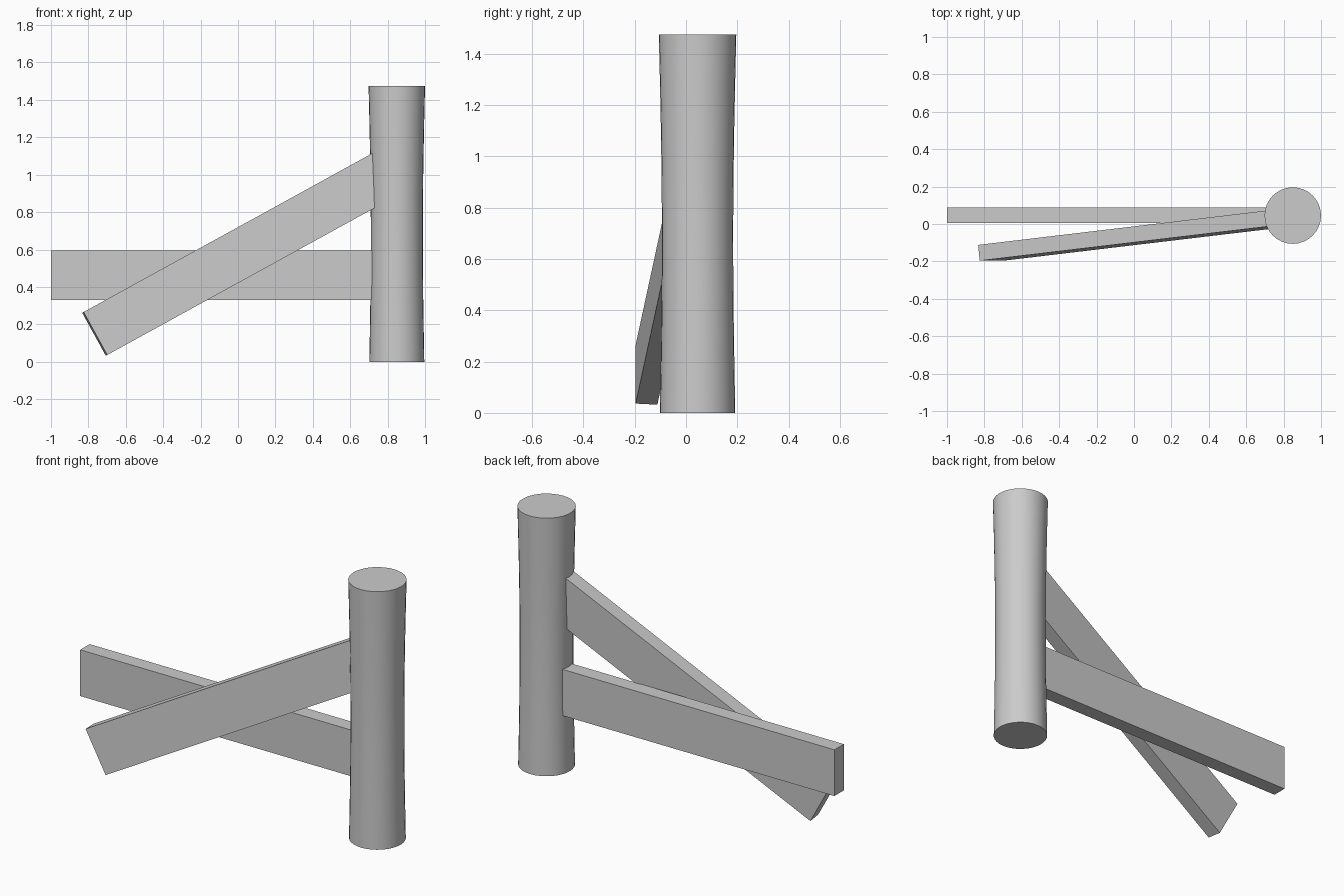
import bpy, bmesh
from math import cos, sin, pi, radians
from mathutils import Matrix, Vector

if "Cube" in bpy.data.objects:
    bpy.data.objects.remove(bpy.data.objects["Cube"])


def make_object(name, bm):
    bmesh.ops.recalc_face_normals(bm, faces=bm.faces)
    mesh = bpy.data.meshes.new(name)
    bm.to_mesh(mesh)
    bm.free()
    obj = bpy.data.objects.new(name, mesh)
    bpy.context.collection.objects.link(obj)
    return obj


def board(name, start, length, thick, width, rotation):
    """Plank running along local +x from the centre of its free end."""
    bm = bmesh.new()
    bmesh.ops.create_cube(bm, size=1)
    bmesh.ops.translate(bm, verts=bm.verts, vec=(0.5, 0, 0))
    bmesh.ops.scale(bm, verts=bm.verts, vec=(length, thick, width))
    bm.transform(Matrix.Translation(Vector(start)) @ rotation)
    return make_object(name, bm)


# Round post with a slight waist
SIDES = 32
HEIGHT = 1.475
bm = bmesh.new()
rings = []
for i in range(9):
    t = i / 8
    radius = 0.147 + 0.004 * t - 0.010 * sin(pi * t)
    rings.append([bm.verts.new((0.849 + radius * cos(2 * pi * k / SIDES),
                                0.045 + radius * sin(2 * pi * k / SIDES),
                                t * HEIGHT)) for k in range(SIDES)])
for low, high in zip(rings, rings[1:]):
    for k in range(SIDES):
        n = (k + 1) % SIDES
        bm.faces.new((low[k], low[n], high[n], high[k]))
bm.faces.new(rings[0])
bm.faces.new(rings[-1])
post = make_object("post", bm)
bpy.context.view_layer.objects.active = post
post.select_set(True)
bpy.ops.object.shade_smooth_by_angle(angle=radians(30))

# Level rail, let into the post
board("level_rail", (-1, 0.047, 0.462), 1.8, 0.085, 0.264, Matrix.Identity(4))

# Fallen rail, swung forward and sloping down
tilt = Matrix.Rotation(radians(-28.8), 4, 'Y') @ Matrix.Rotation(radians(5.95), 4, 'Z')
board("fallen_rail", (-0.766, -0.154, 0.149), 1.82, 0.085, 0.262, tilt)
